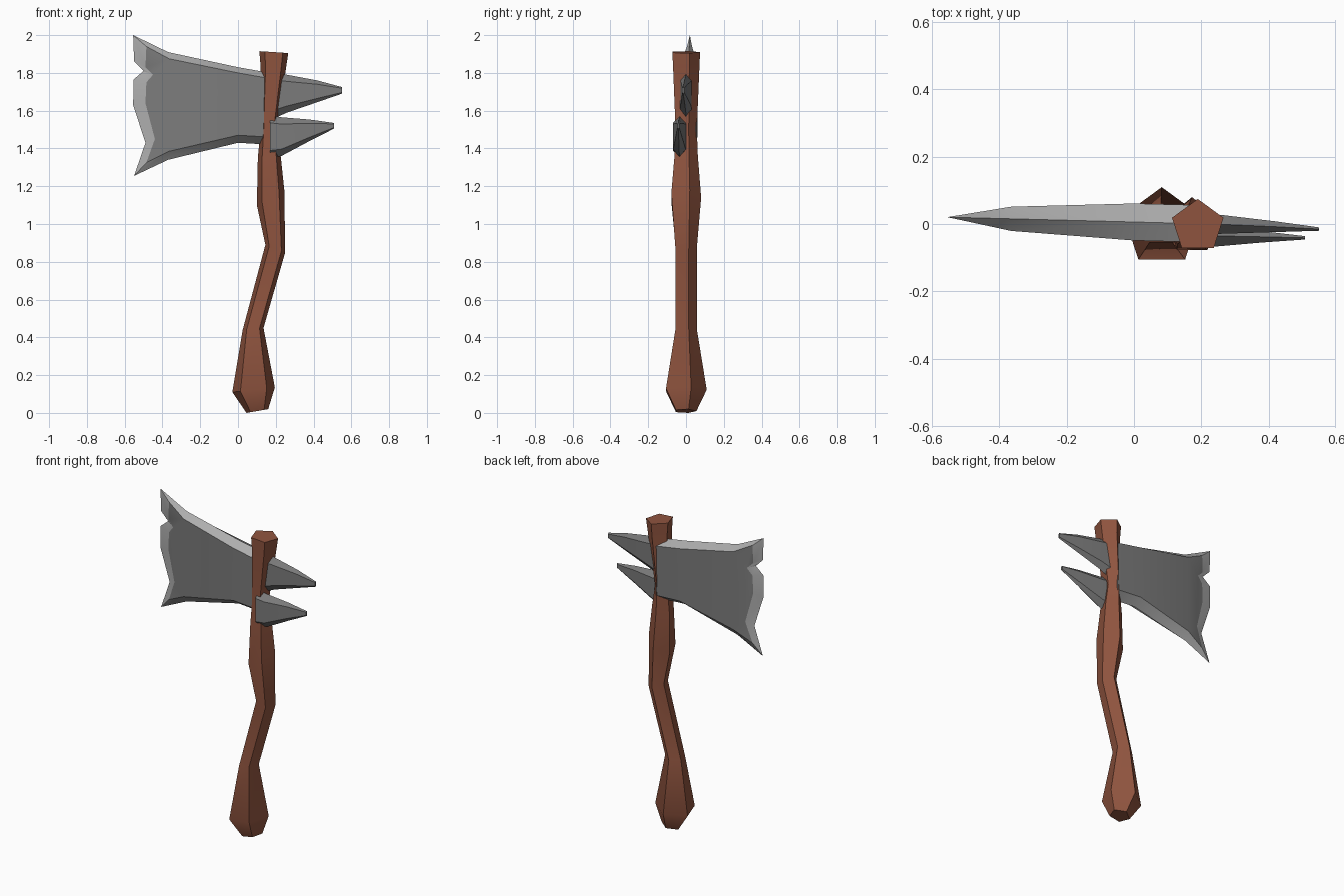
import bpy, bmesh, math
from mathutils import Vector

if "Cube" in bpy.data.objects:
    bpy.data.objects.remove(bpy.data.objects["Cube"])


def material(name, colour):
    m = bpy.data.materials.new(name)
    m.use_nodes = True
    m.diffuse_color = (*colour, 1)
    bsdf = m.node_tree.nodes["Principled BSDF"]
    bsdf.inputs["Base Color"].default_value = (*colour, 1)
    bsdf.inputs["Roughness"].default_value = 0.7
    return m


wood = material("brown wood", (0.28, 0.09, 0.05))
steel = material("dark steel", (0.2, 0.2, 0.2))
edge_steel = material("light edge steel", (0.42, 0.42, 0.42))


def finish(name, bm, mats, angle):
    bmesh.ops.recalc_face_normals(bm, faces=bm.faces)
    mesh = bpy.data.meshes.new(name)
    bm.to_mesh(mesh)
    bm.free()
    for m in mats:
        mesh.materials.append(m)
    ob = bpy.data.objects.new(name, mesh)
    bpy.context.collection.objects.link(ob)
    bpy.ops.object.select_all(action="DESELECT")
    ob.select_set(True)
    bpy.context.view_layer.objects.active = ob
    bpy.ops.object.shade_smooth_by_angle(angle=math.radians(angle))
    return ob


def loft(bm, rings):
    """Skin closed rings of points and cap both ends."""
    loops = [[bm.verts.new(p) for p in ring] for ring in rings]
    n = len(loops[0])
    for a, b in zip(loops, loops[1:]):
        for i in range(n):
            j = (i + 1) % n
            bm.faces.new((a[i], a[j], b[j], b[i]))
    bm.faces.new(loops[0])
    bm.faces.new(loops[-1])


# Crooked five-sided handle: left x, left z, right x, right z, y radius
stations = [
    (0.045, 0.0, 0.16, 0.02, 0.06),
    (-0.03, 0.11, 0.195, 0.135, 0.119),
    (0.025, 0.44, 0.135, 0.45, 0.062),
    (0.145, 0.89, 0.25, 0.85, 0.062),
    (0.10, 1.10, 0.245, 1.18, 0.087),
    (0.105, 1.35, 0.225, 1.37, 0.068),
    (0.12, 1.50, 0.205, 1.50, 0.062),
    (0.12, 1.83, 0.255, 1.83, 0.077),
    (0.113, 1.915, 0.266, 1.905, 0.081),
]
angles = [math.radians(90 + 72 * k) for k in range(5)]
rings = []
for lx, lz, rx, rz, r in stations:
    left, right = Vector((lx, 0, lz)), Vector((rx, 0, rz))
    mid = (left + right) / 2 + Vector((0, -0.08 * r, 0))
    across = (right - left) / (2 * math.cos(math.radians(18)))
    rings.append([mid + across * math.cos(a) + Vector((0, r * math.sin(a), 0))
                  for a in angles])
bm = bmesh.new()
loft(bm, rings)
finish("handle", bm, [wood], 35)

# Notched blade: sharp outline and the inner border of its ground edge (x, z)
outer = [(0.17, 1.80), (0, 1.83), (-0.37, 1.91), (-0.555, 2.0), (-0.55, 1.86),
         (-0.5, 1.81), (-0.553, 1.765), (-0.555, 1.63), (-0.49, 1.43),
         (-0.55, 1.255), (-0.37, 1.34), (0, 1.43), (0.17, 1.42)]
inner = [(0.17, 1.77), (0, 1.80), (-0.365, 1.875), (-0.485, 1.94), (-0.49, 1.83),
         (-0.45, 1.79), (-0.485, 1.75), (-0.49, 1.64), (-0.44, 1.45),
         (-0.485, 1.325), (-0.365, 1.385), (0, 1.47), (0.17, 1.46)]


def half_thickness(x):
    if x < -0.365:
        return 0.036 * (x + 0.555) / 0.19
    return min(0.055, 0.036 + 0.019 * (x + 0.365) / 0.365)


def blade_point(x, z, side):
    return (x, 0.006 - 0.026 * x + side * half_thickness(x), z)


bm = bmesh.new()
rim = [bm.verts.new(blade_point(x, z, 0)) for x, z in outer]
ends = []
for side in (-1, 1):
    flat = [bm.verts.new(blade_point(x, z, side)) for x, z in inner]
    for i in range(len(rim) - 1):
        f = bm.faces.new((rim[i], rim[i + 1], flat[i + 1], flat[i]))
        f.material_index = 1
    for i in range(2):
        bm.faces.new((flat[i], flat[i + 1], flat[-2 - i], flat[-1 - i]))
    bm.faces.new(flat[2:-2])
    ends.append((flat[0], flat[-1]))
(f0, f1), (b0, b1) = ends
bm.faces.new((rim[0], f0, f1, rim[-1], b1, b0))
finish("blade", bm, [steel, edge_steel], 30)


# Two tapering rear spikes with six-sided sections
def spike(name, sections):
    bm = bmesh.new()
    rings = []
    for x, y, low, high, t in sections:
        mid, h = (low + high) / 2, (high - low) / 2
        rings.append([(x, y + sy * t, mid + sz * h) for sy, sz in
                      ((0, 1), (1, 0.65), (1, -0.65), (0, -1), (-1, -0.65), (-1, 0.65))])
    loft(bm, rings)
    finish(name, bm, [steel], 30)


spike("upper_spike", [(0.17, 0.0, 1.55, 1.81, 0.032), (0.26, -0.001, 1.59, 1.79, 0.028),
                      (0.42, -0.008, 1.645, 1.76, 0.016), (0.55, -0.015, 1.69, 1.725, 0.005)])
spike("lower_spike", [(0.17, -0.033, 1.35, 1.575, 0.036), (0.23, -0.035, 1.36, 1.565, 0.033),
                      (0.38, -0.038, 1.44, 1.553, 0.017), (0.508, -0.041, 1.505, 1.535, 0.005)])
